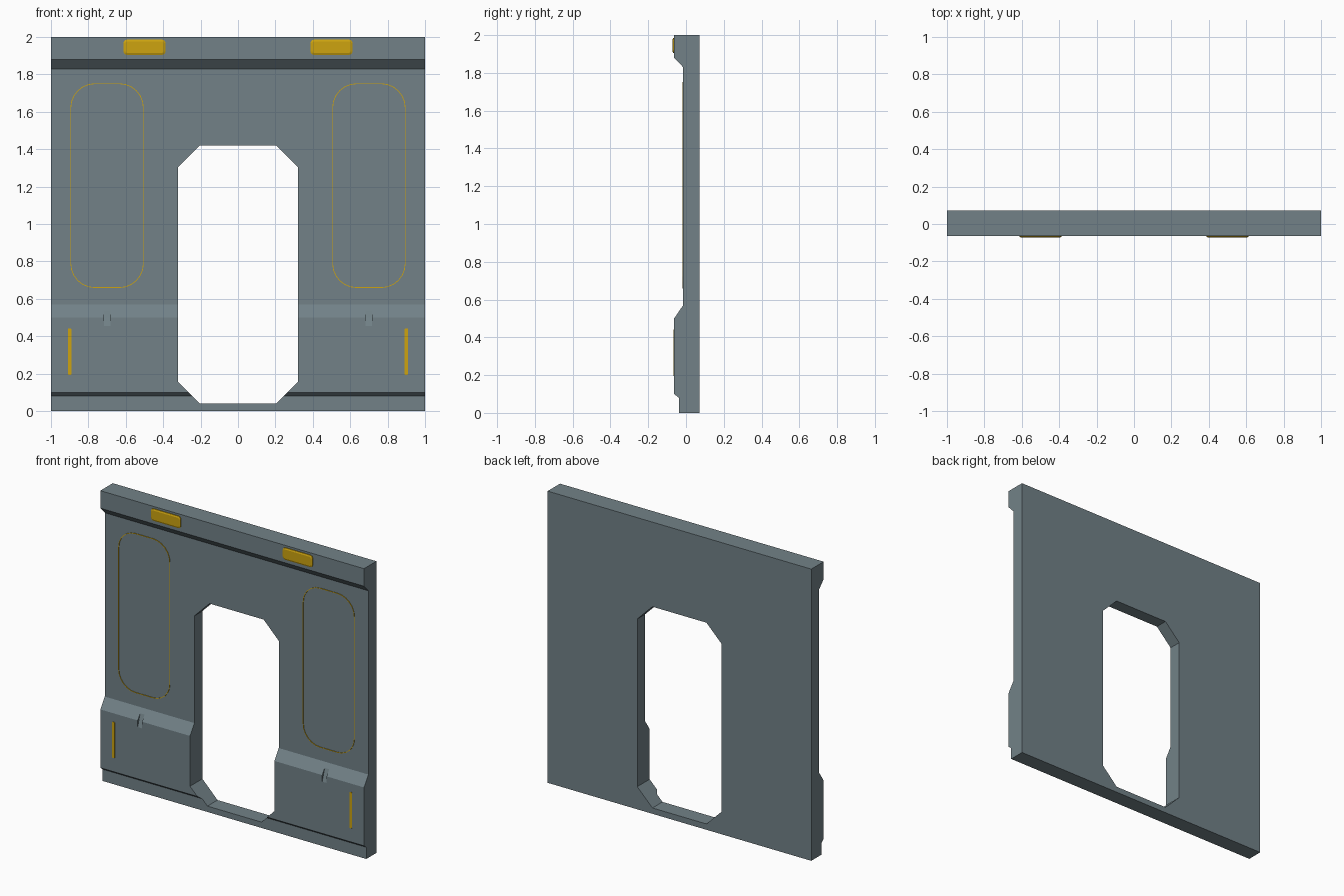
import bpy, bmesh, math
from mathutils import Vector

if "Cube" in bpy.data.objects:
    bpy.data.objects.remove(bpy.data.objects["Cube"])


def material(name, rgb):
    m = bpy.data.materials.new(name)
    m.diffuse_color = (*rgb, 1)
    m.use_nodes = True
    m.node_tree.nodes["Principled BSDF"].inputs["Base Color"].default_value = m.diffuse_color
    return m


LIGHT = material("light slate", (0.168, 0.222, 0.245))
DARK = material("dark slate", (0.058, 0.081, 0.102))
GOLD = material("gold", (0.61, 0.37, 0.005))


def make_object(name, bm, mats):
    bmesh.ops.recalc_face_normals(bm, faces=bm.faces)
    me = bpy.data.meshes.new(name)
    bm.to_mesh(me)
    bm.free()
    for m in mats:
        me.materials.append(m)
    ob = bpy.data.objects.new(name, me)
    bpy.context.collection.objects.link(ob)
    return ob


def prism(name, points, offset, mats=()):
    """Extrude a closed polygon of 3D points along offset."""
    bm = bmesh.new()
    face = bm.faces.new([bm.verts.new(p) for p in points])
    new = bmesh.ops.extrude_face_region(bm, geom=[face])["geom"]
    bmesh.ops.translate(bm, vec=Vector(offset),
                        verts=[v for v in new if isinstance(v, bmesh.types.BMVert)])
    return make_object(name, bm, mats)


def rounded(cx, cz, w, h, r, seg):
    """Rounded rectangle outline in x, z."""
    pts = []
    for q, (sx, sz) in enumerate(((1, 1), (-1, 1), (-1, -1), (1, -1))):
        for i in range(seg + 1):
            a = math.pi / 2 * (q + i / seg)
            pts.append((cx + sx * (w / 2 - r) + r * math.cos(a),
                        cz + sz * (h / 2 - r) + r * math.sin(a)))
    return pts


def loft(name, loops, mats, caps=False, closed=False):
    """Join equal-sized loops of 3D points with quads."""
    bm = bmesh.new()
    rows = [[bm.verts.new(p) for p in lp] for lp in loops]
    pairs = list(zip(rows, rows[1:])) + ([(rows[-1], rows[0])] if closed else [])
    for a, b in pairs:
        for i in range(len(a)):
            j = (i + 1) % len(a)
            bm.faces.new((a[i], a[j], b[j], b[i]))
    if caps:
        bm.faces.new(rows[0])
        bm.faces.new(rows[-1])
    return make_object(name, bm, mats)


# Wall: side profile pulled across the width
F, P, B = -0.063, -0.015, 0.071
profile = [(B, 0), (-0.038, 0), (-0.038, 0.08), (F, 0.10), (F, 0.50), (P, 0.57),
           (P, 1.83), (F, 1.88), (F, 2.0), (B, 2.0)]
wall = prism("door_wall", [(-1, y, z) for y, z in profile], (2, 0, 0), [LIGHT, DARK, GOLD])

# Cutters: chamfered doorway and two small notches in the lower ledge
door = [(-0.32, 0.155), (-0.205, 0.04), (0.205, 0.04), (0.32, 0.155),
        (0.32, 1.305), (0.205, 1.42), (-0.205, 1.42), (-0.32, 1.305)]
cutters = [prism("doorway_cutter", [(x, -0.3, z) for x, z in door], (0, 0.6, 0))]
for s in (-1, 1):
    tri = [(F - 0.0015, 0.45), (-0.036, 0.54), (-0.12, 0.56), (-0.12, 0.45)]
    cutters.append(prism("notch_cutter", [(s * 0.70 - 0.017, y, z) for y, z in tri],
                         (0.034, 0, 0)))
for c in cutters:
    c.hide_render = True
    mod = wall.modifiers.new("cut", "BOOLEAN")
    mod.object = c
    mod.operation = "DIFFERENCE"
    mod.solver = "EXACT"
deps = bpy.context.evaluated_depsgraph_get()
cut_mesh = bpy.data.meshes.new_from_object(wall.evaluated_get(deps))
wall.modifiers.clear()
for c in cutters:
    bpy.data.objects.remove(c)

# Colour the wall by height and direction
bm = bmesh.new()
bm.from_mesh(cut_mesh)
for z in (0.10, 0.13, 0.57, 1.83, 1.88):
    bmesh.ops.bisect_plane(bm, geom=bm.verts[:] + bm.edges[:] + bm.faces[:],
                           plane_co=(0, 0, z), plane_no=(0, 0, 1), dist=1e-5)
bm.normal_update()
for f in bm.faces:
    c, n = f.calc_center_median(), f.normal
    outer_side = abs(n.x) > 0.9 and abs(c.x) > 0.99
    if outer_side or n.y > 0.9:
        f.material_index = 0
    elif 0.10 < c.z < 0.13 or (1.83 < c.z < 1.88 and n.y < -0.1):
        f.material_index = 2
    else:
        f.material_index = 1 if c.z < 0.571 or c.z > 1.88 else 0
bm.to_mesh(cut_mesh)
bm.free()
cut_mesh.materials.clear()
for m in (LIGHT, DARK, GOLD):
    cut_mesh.materials.append(m)
wall.data = cut_mesh

for s, side in ((-1, "left"), (1, "right")):
    # Lamp with a bevelled rim
    outer = rounded(s * 0.50, 1.945, 0.226, 0.082, 0.018, 2)
    inner = rounded(s * 0.50, 1.945, 0.206, 0.062, 0.010, 2)
    loft(side + "_lamp", [[(x, F + 0.002, z) for x, z in outer],
                          [(x, F - 0.005, z) for x, z in outer],
                          [(x, F - 0.009, z) for x, z in inner]], [GOLD], caps=True)

    # Thin outline on the upper panel
    a = rounded(s * 0.70, 1.205, 0.392, 1.094, 0.13, 6)
    b = rounded(s * 0.70, 1.205, 0.384, 1.086, 0.126, 6)
    back, front = P + 0.001, P - 0.004
    loft(side + "_panel_outline", [[(x, y, z) for x, z in lp] for lp, y in
                                   ((a, back), (a, front), (b, front), (b, back))],
         [GOLD], closed=True)

    # Upright stripe on the lower ledge
    bar = rounded(s * 0.90, 0.318, 0.02, 0.248, 0.004, 1)
    prism(side + "_upright_stripe", [(x, F + 0.001, z) for x, z in bar],
          (0, -0.003, 0), [GOLD])
